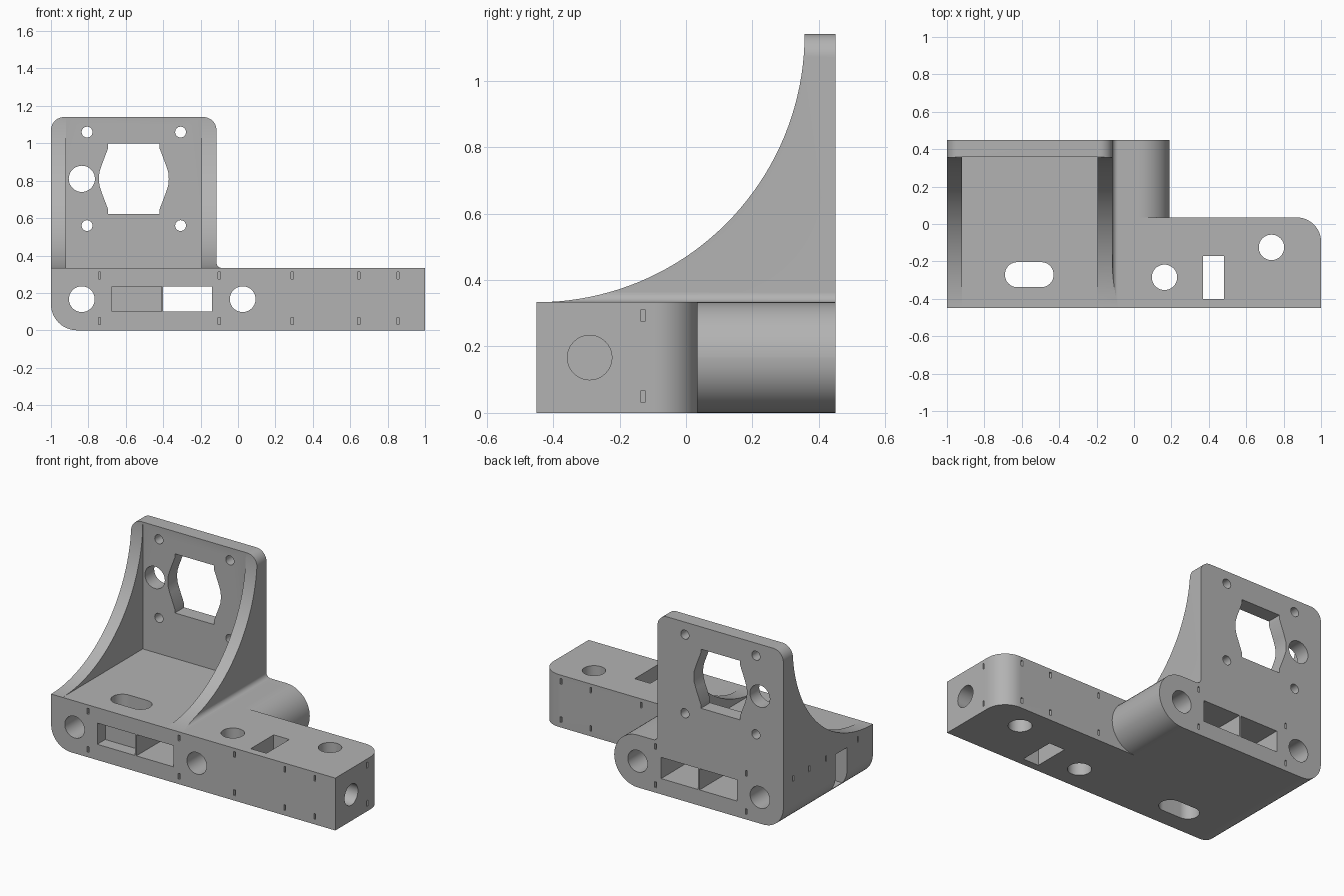
import bpy
import bmesh
import math
from mathutils import Vector

cube = bpy.data.objects.get("Cube")
if cube:
    bpy.data.objects.remove(cube, do_unlink=True)

grey = bpy.data.materials.new("plain_grey")
grey.use_nodes = True
color = (0.45, 0.45, 0.45, 1)
grey.diffuse_color = color
grey.node_tree.nodes["Principled BSDF"].inputs["Base Color"].default_value = color


def outline(corners, steps=12):
    """Polygon whose right-angled corners (a, b, radius) are rounded."""
    pts = []
    for i, (a, b, r) in enumerate(corners):
        p = Vector((a, b))
        if r == 0:
            pts.append(p)
            continue
        u = (Vector(corners[i - 1][:2]) - p).normalized()
        v = (Vector(corners[(i + 1) % len(corners)][:2]) - p).normalized()
        for k in range(steps + 1):
            t = math.pi / 2 * k / steps
            pts.append(p + (u + v) * r - (v * math.cos(t) + u * math.sin(t)) * r)
    return pts


def rect(a0, a1, b0, b1):
    return [(a0, b0), (a1, b0), (a1, b1), (a0, b1)]


def circle(a, b, r, n=40):
    return [(a + r * math.cos(math.tau * k / n), b + r * math.sin(math.tau * k / n))
            for k in range(n)]


def prism(name, shapes, axis, lo, hi):
    """Extrude one or more separate outlines along an axis."""
    place = {"x": lambda a, b, d: (d, a, b),
             "y": lambda a, b, d: (a, d, b),
             "z": lambda a, b, d: (a, b, d)}[axis]
    bm = bmesh.new()
    for pts in shapes:
        low = [bm.verts.new(place(a, b, lo)) for a, b in pts]
        high = [bm.verts.new(place(a, b, hi)) for a, b in pts]
        bm.faces.new(low)
        bm.faces.new(high)
        for i in range(len(low)):
            j = (i + 1) % len(low)
            bm.faces.new((low[i], low[j], high[j], high[i]))
    bmesh.ops.recalc_face_normals(bm, faces=bm.faces)
    mesh = bpy.data.meshes.new(name)
    bm.to_mesh(mesh)
    bm.free()
    mesh.materials.append(grey)
    obj = bpy.data.objects.new(name, mesh)
    bpy.context.collection.objects.link(obj)
    return obj


def combine(target, tool, operation="DIFFERENCE"):
    """Apply a boolean and throw the tool away."""
    tool.hide_render = True
    mod = target.modifiers.new("combine", "BOOLEAN")
    mod.operation = operation
    mod.solver = "EXACT"
    mod.object = tool
    bpy.ops.object.select_all(action="DESELECT")
    bpy.context.view_layer.objects.active = target
    target.select_set(True)
    bpy.ops.object.modifier_apply(modifier=mod.name)
    bpy.data.objects.remove(tool, do_unlink=True)


TOP, FRONT, BACK, ARM_BACK = 0.333, -0.45, 0.45, 0.035
MID = TOP / 2

# Deck with a rounded lower edge and a rounded rear boss
R = MID - 0.0005
bracket = prism("motor_bracket", [outline([
    (-1, 0, 0.14), (0.19, 0, R), (0.19, TOP, R), (-1, TOP, 0)])],
    "y", FRONT, BACK)

# Side arm
arm = prism("side_arm", [outline([
    (-0.5, FRONT, 0), (1, FRONT, 0), (1, ARM_BACK, 0.13), (-0.5, ARM_BACK, 0)])],
    "z", 0, TOP)
combine(bracket, arm, "UNION")

# Upright plate with curved side gussets
tower = prism("mount_plate", [outline([
    (-1, 0.2, 0), (-0.085, 0.2, 0), (-0.085, TOP, 0), (-0.115, TOP, 0.03),
    (-0.115, 1.14, 0.07), (-1, 1.14, 0.07)])], "y", FRONT, BACK)
combine(tower, prism("gusset_curve", [outline([
    (-0.6, 1.3, 0), (-0.6, TOP, 0), (0.357, TOP, 0.807), (0.357, 1.3, 0)], 40)],
    "x", -1.1, 0.1))
combine(tower, prism("gusset_gap", [rect(-0.92, -0.195, TOP, 1.3)], "y", -0.6, 0.357))
combine(bracket, tower, "UNION")

# Motor opening, bolt holes and rod hole in the plate
MX, MZ = -0.557, 0.81
quarter = [(0.187, 0), (0.184, 0.035), (0.173, 0.07), (0.137, 0.165), (0.137, 0.188)]
half = quarter + [(-a, b) for a, b in reversed(quarter)]
opening = half + [(-a, -b) for a, b in half[1:-1]]
plate_holes = [[(MX + a, MZ + b) for a, b in opening], circle(-0.835, MZ, 0.07)]
plate_holes += [circle(MX + sx * 0.25, MZ + sz * 0.25, 0.029, 24)
                for sx in (-1, 1) for sz in (-1, 1)]
combine(bracket, prism("plate_holes", plate_holes, "y", 0.2, 0.6))

# Rod bores and the open channel running front to back
combine(bracket, prism("long_bores", [
    circle(-0.835, MID, 0.069), circle(0.025, MID, 0.069),
    rect(-0.4, -0.14, 0.1, 0.235)], "y", -0.6, 0.6))

# Blind pockets beside the channel
pocket = rect(-0.675, -0.41, 0.1, 0.235)
combine(bracket, prism("front_pocket", [pocket], "y", -0.6, -0.37))
combine(bracket, prism("back_pocket", [pocket], "y", -0.17, 0.6))

# Vertical holes and nut slot
slot = outline([(-0.69, -0.338, 0.066), (-0.43, -0.338, 0.066),
                (-0.43, -0.204, 0.066), (-0.69, -0.204, 0.066)])
combine(bracket, prism("vertical_holes", [
    slot, circle(0.163, -0.285, 0.068), circle(0.735, -0.125, 0.068),
    rect(0.37, 0.48, -0.4, -0.17)], "z", -0.2, 0.6))

# Bore in the arm end and nut slot in the opposite side
combine(bracket, prism("end_bore", [circle(-0.29, MID, 0.067)], "x", 0.42, 1.2))
combine(bracket, prism("side_nut_slot", [rect(-0.19, -0.075, 0.05, 0.283)],
                       "x", -1.2, -0.74))


# Narrow relief slits on the outer walls
def slits(positions, heights=(0.05, 0.293)):
    return [rect(p - 0.006, p + 0.006, z - 0.018, z + 0.018)
            for p in positions for z in heights]


near, far = (-0.74, -0.1), (0.29, 0.645, 0.855)
combine(bracket, prism("front_slits", slits(near + far), "y", -0.5, FRONT + 0.04))
combine(bracket, prism("arm_slits", slits(far), "y", ARM_BACK - 0.04, 0.1))
combine(bracket, prism("rear_slits", slits(near), "y", BACK - 0.04, 0.5))
combine(bracket, prism("end_slits", slits([-0.13]), "x", 0.96, 1.1))
combine(bracket, prism("side_slits", slits((-0.3, 0.02, 0.19, 0.35), (0.293,)),
                       "x", -1.1, -0.96))

bpy.ops.object.select_all(action="DESELECT")
bracket.select_set(True)
bpy.context.view_layer.objects.active = bracket
bpy.ops.object.shade_smooth_by_angle(angle=math.radians(25))
